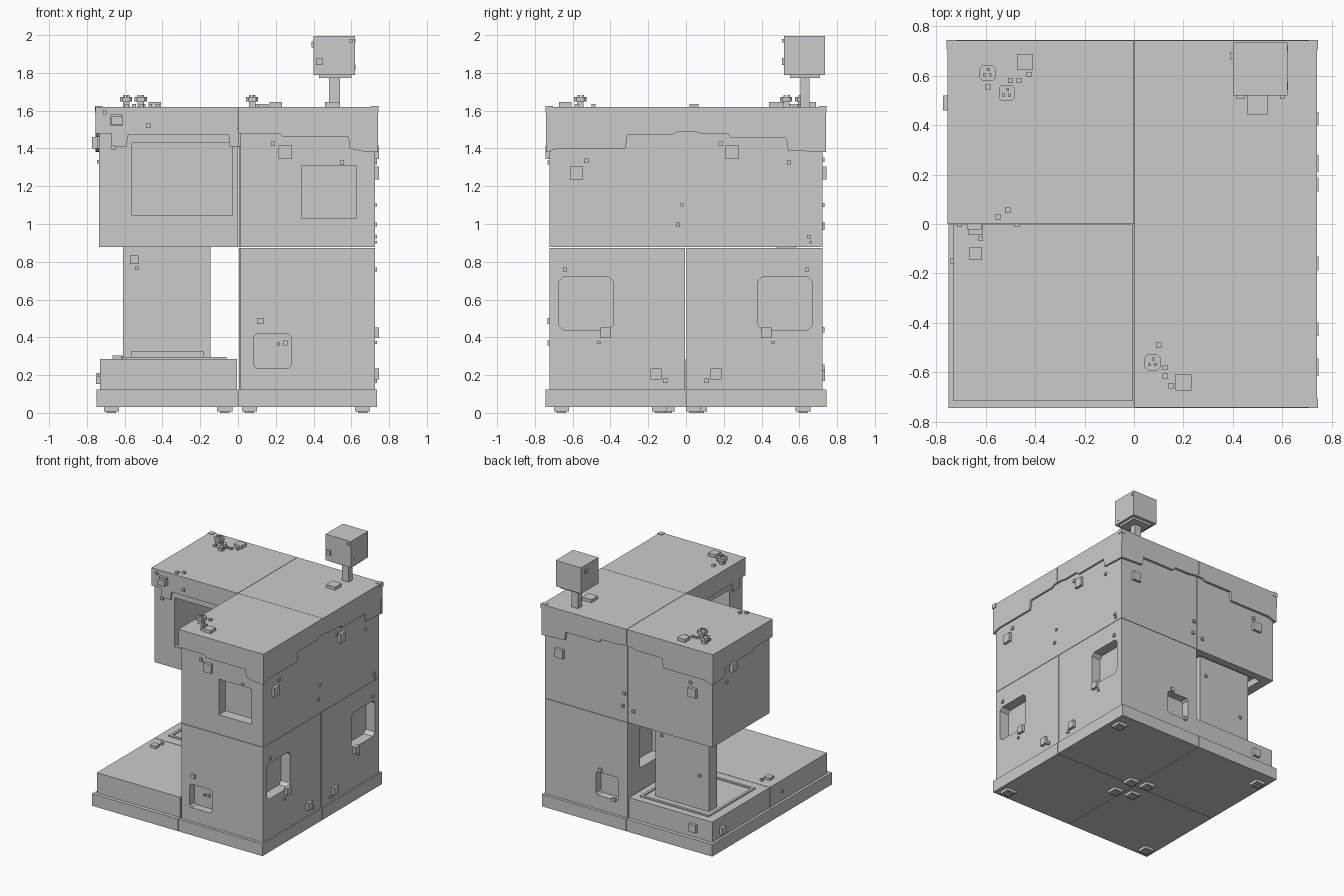
import bpy, bmesh

# Face frames: (along-face, outward distance) -> (x, y)
FACES = {
    "front": lambda a, d: (a, -d),
    "back": lambda a, d: (a, d),
    "right": lambda a, d: (d, a),
    "left": lambda a, d: (-d, a),
}


def loft(name, low, high):
    """Closed solid between two matching rings of points."""
    bm = bmesh.new()
    lo = [bm.verts.new(p) for p in low]
    hi = [bm.verts.new(p) for p in high]
    n = len(lo)
    bm.faces.new(lo)
    bm.faces.new(hi)
    for i in range(n):
        bm.faces.new((lo[i], lo[(i + 1) % n], hi[(i + 1) % n], hi[i]))
    bmesh.ops.recalc_face_normals(bm, faces=bm.faces)
    me = bpy.data.meshes.new(name)
    bm.to_mesh(me)
    bm.free()
    ob = bpy.data.objects.new(name, me)
    bpy.context.collection.objects.link(ob)
    return ob


def box(name, x0, x1, y0, y1, z0, z1):
    ring = [(x0, y0), (x1, y0), (x1, y1), (x0, y1)]
    return loft(name, [(x, y, z0) for x, y in ring], [(x, y, z1) for x, y in ring])


def octagon(a, b, w, h, c):
    x, y = w / 2, h / 2
    pts = [(-x + c, -y), (x - c, -y), (x, -y + c), (x, y - c),
           (x - c, y), (-x + c, y), (-x, y - c), (-x, -y + c)]
    return [(a + p, b + q) for p, q in pts]


def on_face(name, face, pts, d0, d1):
    """Profile of (along, z) points extruded outward from d0 to d1."""
    f = FACES[face]
    return loft(name, [(*f(a, d0), z) for a, z in pts], [(*f(a, d1), z) for a, z in pts])


def rect(a0, a1, z0, z1):
    return [(a0, z0), (a1, z0), (a1, z1), (a0, z1)]


def cut(target, cutter):
    mod = target.modifiers.new("cut", "BOOLEAN")
    mod.object = cutter
    mod.operation = "DIFFERENCE"
    mod.solver = "EXACT"
    bpy.context.view_layer.objects.active = target
    bpy.ops.object.modifier_apply(modifier=mod.name)
    bpy.data.objects.remove(cutter)


def studs(name, face, plane, items):
    for a, z, s in items:
        h = s / 2
        depth = 0.022 if s > 0.04 else 0.012
        on_face(name, face, rect(a - h, a + h, z - h, z + h), plane - 0.005, plane + depth)


# Base slab in four tiles, and the low platform on the left half
for x0, x1 in ((-0.75, -0.002), (0.002, 0.735)):
    for y0, y1 in ((-0.745, -0.002), (0.002, 0.745)):
        box("base_tile", x0, x1, y0, y1, 0.03, 0.125)
box("front_platform", -0.73, -0.004, -0.715, -0.002, 0.12, 0.285)
box("back_platform", -0.73, -0.004, 0.002, 0.715, 0.12, 0.285)

# Feet
for x, y in ((0.66, 0.62), (0.66, -0.66), (-0.67, 0.62), (-0.67, -0.66),
             (0.06, 0.04), (-0.07, 0.07), (0.06, -0.14), (-0.07, -0.1)):
    box("foot", x - 0.04, x + 0.04, y - 0.04, y + 0.04, 0.008, 0.035)
    box("foot_pad", x - 0.025, x + 0.025, y - 0.025, y + 0.025, 0, 0.01)

# Wall modules
fr_low = box("front_right_lower", 0.012, 0.725, -0.722, -0.006, 0.12, 0.874)
fr_up = box("front_right_upper", 0.012, 0.725, -0.722, -0.001, 0.877, 1.505)
br_low = box("back_right_lower", 0.004, 0.725, 0.002, 0.722, 0.12, 0.874)
br_up = box("back_right_upper", 0.004, 0.725, 0.001, 0.722, 0.877, 1.505)
bl_up = box("back_left_upper", -0.735, 0, 0.012, 0.722, 0.877, 1.505)

# Window openings
for ob, cy in ((fr_low, -0.53), (br_low, 0.525)):
    cut(ob, on_face("c", "right", octagon(cy, 0.58, 0.29, 0.28, 0.025), 0.645, 0.8))
cut(fr_up, on_face("c", "front", rect(0.34, 0.625, 1.03, 1.31), 0.64, 0.8))
cut(fr_low, on_face("c", "front", octagon(0.182, 0.327, 0.195, 0.185, 0.015), 0.66, 0.8))
cut(br_low, on_face("c", "back", octagon(0.182, 0.327, 0.195, 0.185, 0.015), 0.66, 0.8))
cut(br_low, on_face("c", "left", rect(0.28, 0.57, 0.46, 0.78), -0.1, 0.1))
cut(bl_up, on_face("c", "front", rect(-0.56, -0.03, 1.045, 1.43), -0.55, 0.1))
cut(fr_up, on_face("c", "left", rect(-0.56, -0.03, 1.045, 1.43), -0.55, 0.1))
cut(bl_up, box("c", -0.66, -0.08, 0.09, 0.66, 0.8, 0.93))

# Upright slab carrying the overhanging module
box("support_slab", -0.608, -0.145, 0.48, 0.585, 0.28, 0.94)
box("slab_plinth", -0.565, -0.18, 0.46, 0.49, 0.28, 0.325)
for lo, hi in ((0.08, 0.10), (0.64, 0.66)):
    box("frame_rail", -0.64, -0.06, lo, hi, 0.28, 0.295)
for lo, hi in ((-0.66, -0.64), (-0.08, -0.06)):
    box("frame_rail", lo, hi, 0.08, 0.66, 0.28, 0.295)

# Roof caps with a stepped skirt hanging below
Z0, Z1 = 1.50, 1.62
box("roof_front_right", 0, 0.74, -0.742, -0.001, Z0, Z1)
box("roof_back_right", 0, 0.74, 0.001, 0.742, Z0, Z1)
box("roof_back_left", -0.755, -0.003, 0, 0.742, Z0, Z1)
short = [(0, 1.48), (0.22, 1.48), (0.24, 1.46), (0.585, 1.46), (0.59, 1.40),
         (0.66, 1.385), (0.74, 1.38), (0.74, Z0), (0.0, Z0)]
inner = [(-0.742, 1.48), (-0.67, 1.48), (-0.67, 1.41), (-0.59, 1.41), (-0.58, 1.475),
         (-0.05, 1.475), (-0.045, 1.41), (0, 1.41), (0, Z0), (-0.742, Z0)]
long = [(-0.742, 1.38), (-0.68, 1.40), (-0.32, 1.40), (-0.31, 1.475), (-0.07, 1.475),
        (-0.04, 1.49), (0.04, 1.49), (0.08, 1.48), (0.22, 1.48), (0.24, 1.455),
        (0.53, 1.455), (0.54, 1.39), (0.742, 1.38), (0.742, Z0), (-0.742, Z0)]
on_face("skirt_front", "front", short, 0.718, 0.742)
on_face("skirt_right", "right", long, 0.718, 0.74)
on_face("skirt_back", "back", long, 0.718, 0.742)
on_face("skirt_left", "left", short, 0.73, 0.755)
on_face("skirt_inner_front", "front", inner, -0.015, 0)
on_face("skirt_inner_left", "left", inner, -0.015, 0)

# Corner clips on the roof
for x, y in ((-0.738, 0.725), (0.725, 0.725), (0.725, -0.725)):
    box("corner_clip", x - 0.02, x + 0.02, y - 0.02, y + 0.02, 1.59, 1.624)

# Raised cube on a post
box("post", 0.482, 0.54, 0.605, 0.655, 1.62, 1.78)
box("cube_collar", 0.43, 0.60, 0.55, 0.71, 1.772, 1.795)
box("raised_cube", 0.40, 0.62, 0.52, 0.735, 1.79, 1.995)
box("post_plate", 0.46, 0.54, 0.44, 0.52, 1.615, 1.645)
studs("cube_stud", "front", -0.52, [(0.43, 1.86, 0.035), (0.60, 1.97, 0.02)])
studs("cube_stud", "left", -0.40, [(0.68, 1.95, 0.03)])
studs("cube_stud", "right", 0.61, [(0.56, 1.83, 0.03), (0.71, 1.97, 0.02)])

# Mushroom-like roof fittings: stem, rounded cap and three pins
for x, y in ((-0.592, 0.61), (-0.515, 0.53), (0.075, -0.56)):
    box("fitting_stem", x - 0.018, x + 0.018, y - 0.018, y + 0.018, 1.615, 1.655)
    ring = octagon(x, y, 0.064, 0.064, 0.012)
    loft("fitting_cap", [(p, q, 1.648) for p, q in ring], [(p, q, 1.672) for p, q in ring])
    for dx, dy in ((-0.012, -0.008), (0.012, -0.008), (0.004, 0.014)):
        box("fitting_pin", x + dx - 0.006, x + dx + 0.006, y + dy - 0.006, y + dy + 0.006, 1.67, 1.682)

# Loose roof blocks
for x, y, s in ((-0.44, 0.655, 0.065), (0.2, -0.64, 0.065), (-0.59, 0.555, 0.02),
                (-0.50, 0.58, 0.02), (-0.465, 0.58, 0.02), (-0.425, 0.605, 0.02),
                (-0.55, 0.03, 0.022), (-0.51, 0.055, 0.022), (0.10, -0.49, 0.022),
                (0.125, -0.58, 0.02), (0.125, -0.615, 0.02), (0.15, -0.655, 0.022)):
    box("roof_block", x - s / 2, x + s / 2, y - s / 2, y + s / 2, 1.615, 1.645 if s > 0.04 else 1.635)

# Blocks on the platform
for x, y, s in ((-0.64, -0.12, 0.05), (-0.62, -0.06, 0.018)):
    box("platform_block", x - s / 2, x + s / 2, y - s / 2, y + s / 2, 0.28, 0.305)

# Small wall studs
studs("front_stud", "front", 0.722, [(0.25, 1.38, 0.07), (0.185, 1.425, 0.022), (0.55, 1.325, 0.02),
                                     (0.118, 0.487, 0.032), (0.25, 0.37, 0.025), (0.215, 0.365, 0.015)])
studs("inner_front_stud", "front", 0.0, [(-0.645, 1.55, 0.06), (-0.475, 1.52, 0.022),
                                         (-0.705, 1.59, 0.02), (-0.66, 1.405, 0.022)])
on_face("inner_front_bar", "front", rect(-0.67, -0.61, 1.525, 1.57), 0.0, 0.045)
studs("slab_stud", "front", -0.48, [(-0.55, 0.812, 0.045), (-0.535, 0.765, 0.018)])
studs("slab_stud", "back", 0.585, [(-0.53, 0.55, 0.02), (-0.2, 0.78, 0.02)])
low = [(0.425, 0.425, 0.055), (0.46, 0.372, 0.015), (0.16, 0.205, 0.058), (0.11, 0.17, 0.022), (0.64, 0.76, 0.022)]
studs("right_stud", "right", 0.725, low + [(-a, z, s) for a, z, s in low])
studs("right_stud", "right", 0.725, [(-0.58, 1.27, 0.07), (-0.528, 1.335, 0.022), (0.245, 1.38, 0.07),
                                     (0.182, 1.425, 0.022), (0.545, 1.325, 0.02), (-0.022, 1.10, 0.016),
                                     (-0.043, 0.997, 0.02), (0.65, 0.933, 0.02), (0.66, 0.903, 0.014)])
studs("back_stud", "back", 0.722, [(0.59, 1.27, 0.07), (-0.57, 1.27, 0.07), (-0.545, 1.34, 0.022),
                                   (0.03, 1.10, 0.022), (0.04, 1.0, 0.022), (-0.05, 0.98, 0.022),
                                   (0.24, 0.44, 0.03), (0.12, 0.24, 0.03)])
studs("base_stud", "back", 0.715, [(-0.57, 0.2, 0.06)])
studs("left_stud", "left", 0.75, [(0.49, 1.43, 0.06)])
studs("left_stud", "left", 0.735, [(0.55, 1.33, 0.02)])
studs("base_stud", "left", 0.73, [(0.6, 0.18, 0.055), (-0.15, 0.2, 0.02)])
